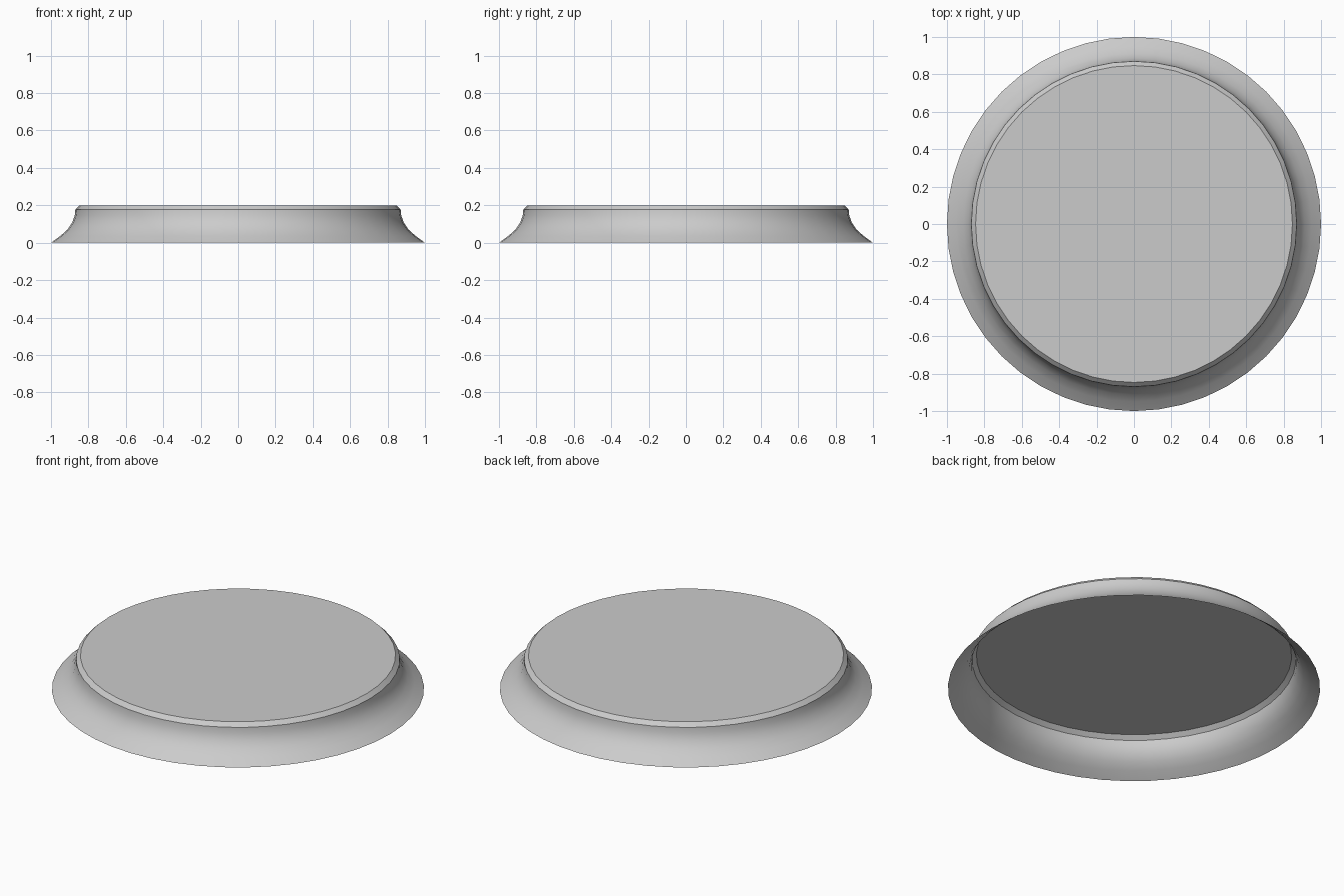
import bpy
import bmesh
from math import cos, sin, tau, radians

cube = bpy.data.objects.get("Cube")
if cube:
    bpy.data.objects.remove(cube, do_unlink=True)

SIDES = 48

grey = bpy.data.materials.new("light grey")
grey.use_nodes = True
colour = (0.6, 0.6, 0.6, 1)
grey.diffuse_color = colour
grey.node_tree.nodes["Principled BSDF"].inputs["Base Color"].default_value = colour

# Flared skirt with a chamfered lip: (radius, height) from the floor up
profile = [(1, 0), (0.95, 0.036), (0.912, 0.07), (0.887, 0.107),
           (0.873, 0.145), (0.87, 0.177), (0.847, 0.2)]

bm = bmesh.new()
rings = [[bm.verts.new((r * cos(tau * i / SIDES), r * sin(tau * i / SIDES), z))
          for i in range(SIDES)] for r, z in profile]
for low, high in zip(rings, rings[1:]):
    for i in range(SIDES):
        j = (i + 1) % SIDES
        bm.faces.new((low[i], low[j], high[j], high[i]))

# Flat top; the underside stays open
bm.faces.new(rings[-1])

mesh = bpy.data.meshes.new("round_base")
bm.to_mesh(mesh)
bm.free()
mesh.materials.append(grey)
base = bpy.data.objects.new("round_base", mesh)
bpy.context.collection.objects.link(base)

# Smooth skirt, crisp lip
bpy.context.view_layer.objects.active = base
base.select_set(True)
bpy.ops.object.shade_smooth_by_angle(angle=radians(30))
